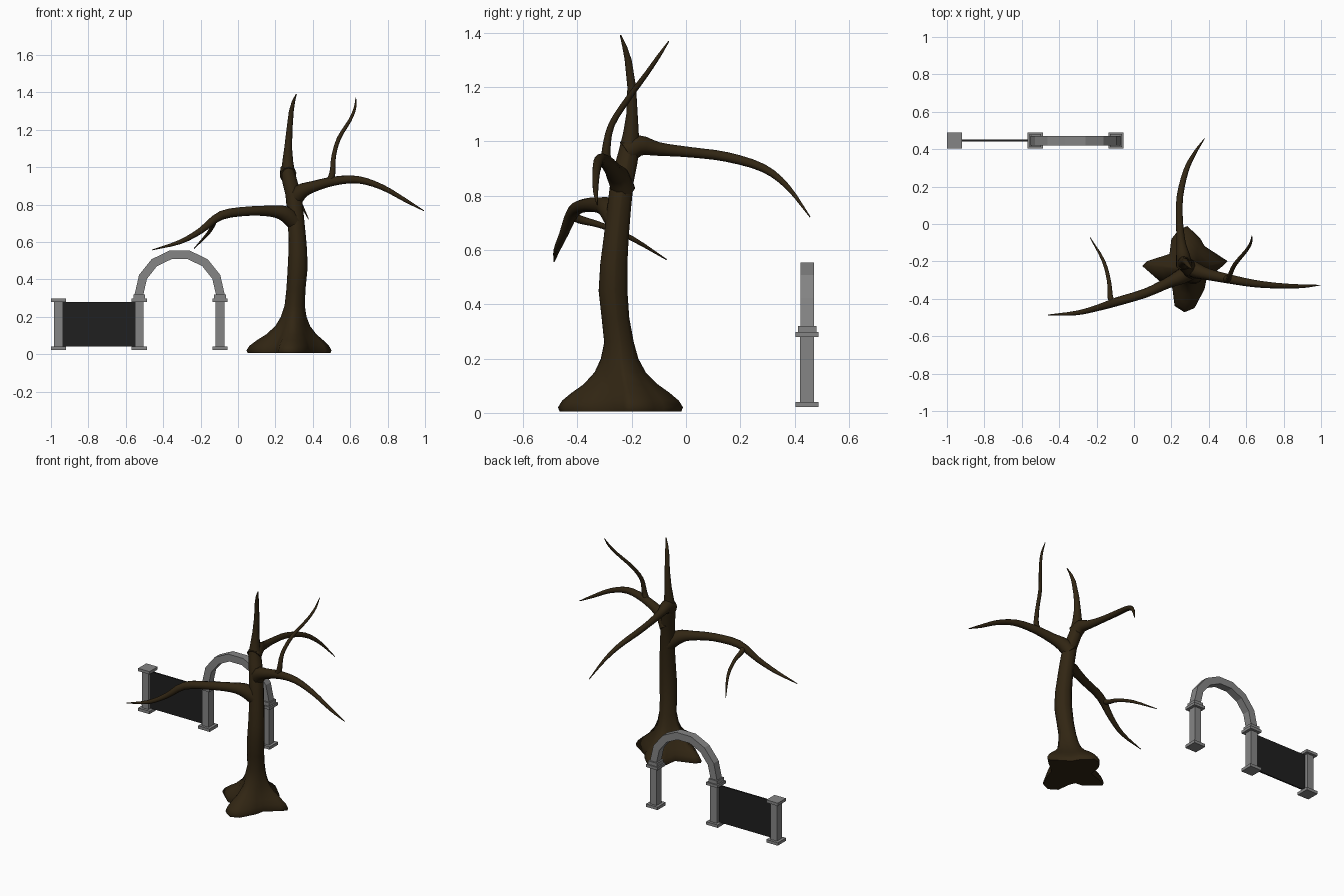
import bpy, bmesh, math
from mathutils import Vector


def material(name, rgb):
    m = bpy.data.materials.new(name)
    m.diffuse_color = (*rgb, 1)
    return m


BARK = material("dark_bark", (0.031, 0.019, 0.0065))
STONE = material("grey_stone", (0.235, 0.235, 0.235))
IRON = material("black_iron", (0.014, 0.014, 0.014))


def finish(bm, name, mat, smooth=False):
    bmesh.ops.recalc_face_normals(bm, faces=bm.faces)
    for f in bm.faces:
        f.smooth = smooth and len(f.verts) == 4
    me = bpy.data.meshes.new(name)
    bm.to_mesh(me)
    bm.free()
    me.materials.append(mat)
    ob = bpy.data.objects.new(name, me)
    bpy.context.collection.objects.link(ob)
    return ob


def loft(name, rings, mat, smooth=True):
    """Skin a list of equal-length point rings and cap both ends."""
    bm = bmesh.new()
    vs = [[bm.verts.new(p) for p in ring] for ring in rings]
    n = len(vs[0])
    for a, b in zip(vs, vs[1:]):
        for i in range(n):
            j = (i + 1) % n
            bm.faces.new((a[i], a[j], b[j], b[i]))
    bm.faces.new(vs[0])
    bm.faces.new(vs[-1])
    return finish(bm, name, mat, smooth)


def add_box(bm, x, y, z0, z1, hx, hy):
    vs = bmesh.ops.create_cube(bm, size=1)["verts"]
    for v in vs:
        v.co = Vector((x + v.co.x * 2 * hx, y + v.co.y * 2 * hy,
                       (z0 + z1) / 2 + v.co.z * (z1 - z0)))


def spline(pts, steps=3):
    """Catmull-Rom through (x, y, z, radius) points."""
    p = [Vector(q) for q in pts]
    p = [2 * p[0] - p[1]] + p + [2 * p[-1] - p[-2]]
    out = []
    for i in range(1, len(p) - 2):
        a, b, c, d = p[i - 1:i + 3]
        for s in range(steps):
            t = s / steps
            out.append(0.5 * (2 * b + (c - a) * t + (2 * a - 5 * b + 4 * c - d) * t * t
                              + (3 * b - a - 3 * c + d) * t ** 3))
    return out + [p[-2]]


def branch(name, pts, sides=10):
    path = spline(pts)
    pos = [q.to_3d() for q in path]
    side, rings = None, []
    for i, c in enumerate(pos):
        d = (pos[min(i + 1, len(pos) - 1)] - pos[max(i - 1, 0)]).normalized()
        if side is None:
            side = d.orthogonal()
        side = (side - d * side.dot(d)).normalized()
        up = d.cross(side)
        r = max(path[i][3], 0.002)
        rings.append([c + r * (side * math.cos(k * math.tau / sides)
                               + up * math.sin(k * math.tau / sides)) for k in range(sides)])
    return loft(name, rings, BARK)


# Trunk: star-shaped root outline blending into a tapering, leaning column
roots = [(.286, -.011), (.356, -.08), (.377, -.118), (.50, -.198), (.468, -.23), (.388, -.294),
         (.377, -.348), (.324, -.449), (.27, -.472), (.217, -.438), (.206, -.348), (.19, -.31),
         (.136, -.305), (.045, -.225), (.072, -.198), (.19, -.16), (.2, -.08), (.243, -.027)]
angles = [math.atan2(y + .235, x - .285) for x, y in roots]
# height, centre x, centre y, radius, root blend
levels = [(0.005, .29, -.24, .06, .96), (.02, .29, -.24, .06, 1), (.045, .29, -.24, .06, .91),
          (.075, .293, -.24, .06, .7), (.105, .295, -.24, .06, .45), (.15, .298, -.243, .06, .2),
          (.2, .30, -.245, .057, .07), (.26, .304, -.247, .051, .02), (.35, .31, -.26, .051, 0),
          (.45, .318, -.269, .053, 0), (.55, .32, -.266, .05, 0), (.65, .315, -.257, .046, 0),
          (.75, .307, -.247, .044, 0), (.85, .297, -.236, .043, 0), (.92, .278, -.22, .041, 0),
          (.97, .268, -.21, .037, 0), (1.03, .266, -.203, .029, 0), (1.1, .268, -.199, .021, 0),
          (1.2, .275, -.2, .016, 0), (1.3, .285, -.213, .013, 0), (1.35, .296, -.226, .009, 0),
          (1.392, .312, -.241, .003, 0)]
rings = []
for z, cx, cy, r, f in levels:
    rings.append([(f * x + (1 - f) * (cx + r * math.cos(a)),
                   f * y + (1 - f) * (cy + r * math.sin(a)), z)
                  for (x, y), a in zip(roots, angles)])
loft("trunk", rings, BARK)

# Boughs and twigs: x, y, z, radius
branch("left_bough", [(.31, -.25, .70, .045), (.25, -.282, .75, .042), (.18, -.315, .764, .03),
                      (.06, -.37, .765, .025), (-.09, -.415, .742, .024), (-.2, -.45, .66, .017),
                      (-.31, -.476, .60, .012), (-.46, -.486, .557, .002)])
branch("left_twig", [(-.11, -.425, .73, .016), (-.127, -.39, .712, .015), (-.133, -.31, .69, .011),
                     (-.163, -.198, .642, .009), (-.235, -.072, .565, .002)])
branch("right_bough", [(.295, -.23, .82, .045), (.335, -.25, .868, .042), (.40, -.27, .895, .031),
                       (.51, -.294, .925, .025), (.64, -.318, .933, .02), (.77, -.33, .893, .015),
                       (.90, -.333, .82, .01), (.995, -.327, .766, .002)])
branch("right_twig", [(.49, -.292, .92, .021), (.505, -.294, .97, .016), (.512, -.275, 1.06, .012),
                      (.54, -.215, 1.155, .011), (.598, -.145, 1.25, .009),
                      (.625, -.10, 1.315, .007), (.63, -.063, 1.37, .002)])
branch("back_bough", [(.268, -.22, .96, .045), (.262, -.17, .985, .038), (.252, -.10, .972, .025),
                      (.243, .02, .96, .019), (.246, .15, .943, .018), (.278, .285, .902, .015),
                      (.322, .375, .832, .01), (.377, .457, .722, .002)])

# Gate posts: foot, shaft, cap, plus an impost block where the arch lands
GY = .446
for name, px, impost in (("fence_post", -.96, False), ("middle_post", -.528, True),
                         ("right_post", -.096, True)):
    bm = bmesh.new()
    add_box(bm, px, GY, .022, .041, .041, .042)
    add_box(bm, px, GY, .041, .28, .0235, .026)
    add_box(bm, px, GY, .28, .298, .041, .042)
    if impost:
        add_box(bm, px, GY, .298, .32, .032, .034)
    finish(bm, name, STONE)

# Arch: seven straight segments of a half ring
rings = []
for i in range(8):
    a = math.pi * i / 7
    rings.append([(-.312 + r * math.cos(a), GY + y, .319 + r * math.sin(a))
                  for r, y in ((.241, -.025), (.241, .025), (.194, .025), (.194, -.025))])
loft("arch", rings, STONE, smooth=False)

# Dark fence panel between the left and middle posts
bm = bmesh.new()
add_box(bm, -.744, GY, .041, .28, .195, .005)
finish(bm, "fence_panel", IRON)
